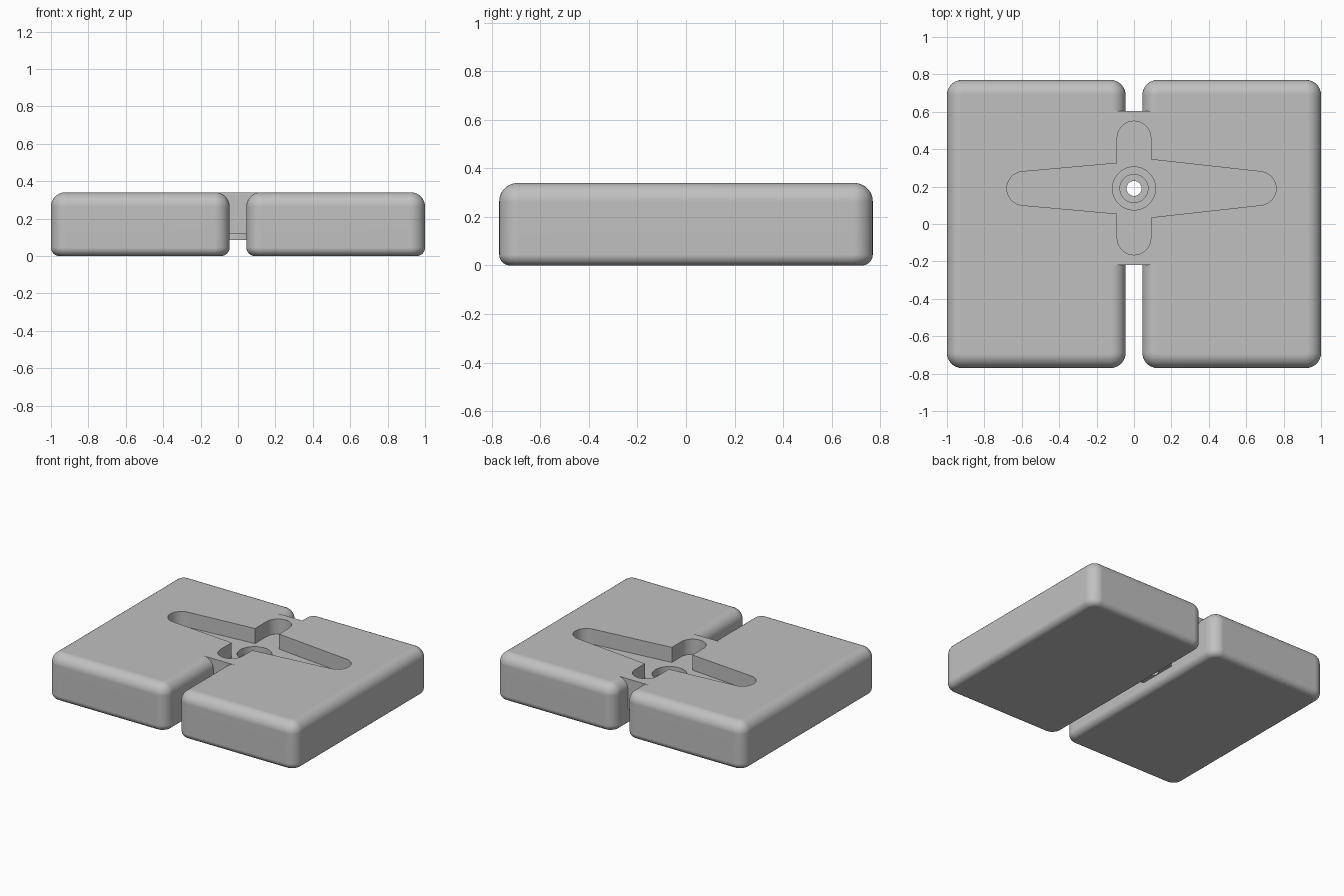
import bpy
import bmesh
import math

cube = bpy.data.objects.get("Cube")
if cube:
    bpy.data.objects.remove(cube, do_unlink=True)

grey = bpy.data.materials.new("plain grey")
grey.use_nodes = True
grey.diffuse_color = (0.53, 0.53, 0.53, 1)
grey.node_tree.nodes["Principled BSDF"].inputs["Base Color"].default_value = grey.diffuse_color

TOP = 0.34
HUB_Y = 0.19


def finish(name, bm):
    bmesh.ops.recalc_face_normals(bm, faces=bm.faces)
    mesh = bpy.data.meshes.new(name)
    bm.to_mesh(mesh)
    bm.free()
    mesh.materials.append(grey)
    obj = bpy.data.objects.new(name, mesh)
    bpy.context.collection.objects.link(obj)
    return obj


def prism(name, outline, low, high):
    """Extrude a flat outline between two heights."""
    bm = bmesh.new()
    face = bm.faces.new([bm.verts.new((x, y, low)) for x, y in outline])
    new = bmesh.ops.extrude_face_region(bm, geom=[face])["geom"]
    verts = [v for v in new if isinstance(v, bmesh.types.BMVert)]
    bmesh.ops.translate(bm, vec=(0, 0, high - low), verts=verts)
    return finish(name, bm)


def arc(cx, cy, r, start, end, steps):
    angles = [math.radians(start + (end - start) * i / steps) for i in range(steps + 1)]
    return [(cx + r * math.cos(a), cy + r * math.sin(a)) for a in angles]


def disc(name, r, low, high):
    return prism(name, arc(0, HUB_Y, r, 0, 360, 64)[:-1], low, high)


def box(name, x0, x1, y0, y1, low, high):
    return prism(name, [(x0, y0), (x1, y0), (x1, y1), (x0, y1)], low, high)


def rounded_block(name, x0, x1):
    """Block with soft upright and top edges and a tighter bottom edge."""
    obj = box(name, x0, x1, -0.77, 0.77, 0, TOP)
    bm = bmesh.new()
    bm.from_mesh(obj.data)

    def soften(rule, width):
        edges = [e for e in bm.edges if rule(*[v.co.z for v in e.verts])]
        bmesh.ops.bevel(bm, geom=edges, offset=width, offset_type='OFFSET',
                        segments=8, profile=0.5, affect='EDGES')

    soften(lambda a, b: abs(a - b) > 0.1, 0.08)
    soften(lambda a, b: min(a, b) > TOP - 0.001, 0.076)
    soften(lambda a, b: max(a, b) < 0.001, 0.045)
    bm.to_mesh(obj.data)
    bm.free()
    return obj


def combine(target, tool, operation):
    mod = target.modifiers.new(tool.name, 'BOOLEAN')
    mod.operation = operation
    mod.solver = 'EXACT'
    mod.object = tool
    bpy.context.view_layer.objects.active = target
    bpy.ops.object.modifier_apply(modifier=mod.name)
    bpy.data.objects.remove(tool, do_unlink=True)


# Two blocks joined by a bridge with a round hub under it
body = rounded_block("mount_body", -1, -0.045)
combine(body, rounded_block("left_block", 0.045, 1), 'UNION')
combine(body, box("bridge", -0.13, 0.13, -0.22, 0.605, 0.12, TOP), 'UNION')
combine(body, disc("hub", 0.15, 0.085, 0.2), 'UNION')

# Cross-shaped pocket: two round-ended slots and two tapering arms
R = 0.09
outline = (arc(0.67, HUB_Y, R, -84, 84, 16) + [(R, 0.345)]
           + arc(0, 0.46, R, 0, 180, 16) + [(-R, 0.325)]
           + arc(-0.59, HUB_Y, R, 96, 264, 16) + [(-R, 0.055)]
           + arc(0, -0.075, R, 180, 360, 16) + [(R, 0.035)])
combine(body, prism("pocket", outline, 0.23, 0.5), 'DIFFERENCE')

# Stepped bore through the hub
for name, radius, floor in (("wide_bore", 0.115, 0.18),
                            ("middle_bore", 0.075, 0.14),
                            ("through_hole", 0.04, -0.1)):
    combine(body, disc(name, radius, floor, 0.3), 'DIFFERENCE')

# Smooth the rounded edges and keep the pocket edges crisp
bpy.ops.object.select_all(action='DESELECT')
body.select_set(True)
bpy.context.view_layer.objects.active = body
bpy.ops.object.shade_smooth_by_angle(angle=math.radians(30))
weighted = body.modifiers.new("even_shading", 'WEIGHTED_NORMAL')
weighted.keep_sharp = True
